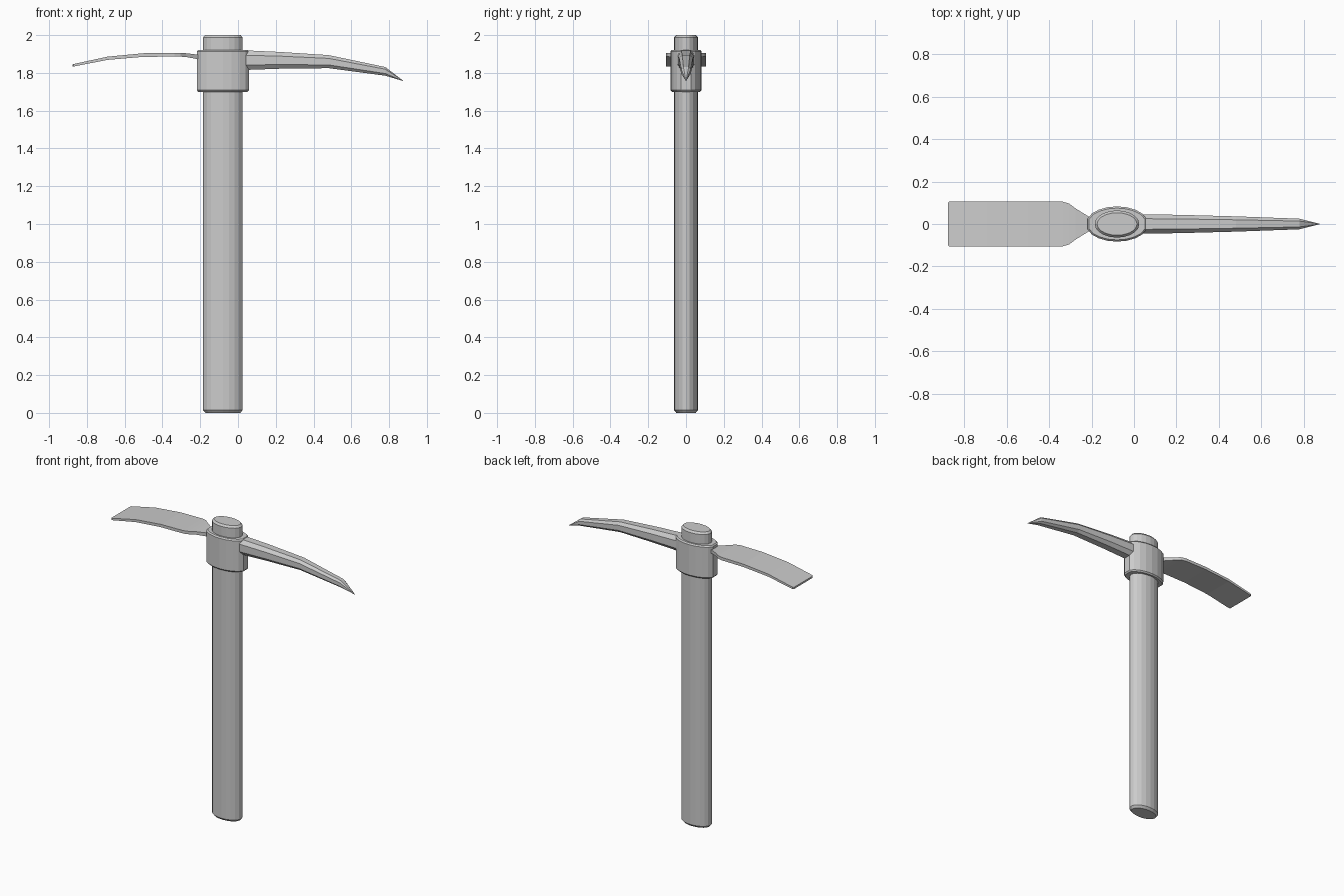
import bpy, bmesh
from math import sin, cos, pi

if "Cube" in bpy.data.objects:
    bpy.data.objects.remove(bpy.data.objects["Cube"])

CX = -0.08  # handle axis


def loft(name, rings):
    """Skin a list of equal-length vertex rings and cap both ends."""
    bm = bmesh.new()
    vr = [[bm.verts.new(p) for p in r] for r in rings]
    n = len(vr[0])
    for a, b in zip(vr, vr[1:]):
        for i in range(n):
            j = (i + 1) % n
            bm.faces.new((a[i], a[j], b[j], b[i]))
    bm.faces.new(vr[0])
    bm.faces.new(vr[-1])
    bmesh.ops.remove_doubles(bm, verts=bm.verts, dist=1e-5)
    bmesh.ops.recalc_face_normals(bm, faces=bm.faces)
    me = bpy.data.meshes.new(name)
    bm.to_mesh(me)
    bm.free()
    ob = bpy.data.objects.new(name, me)
    bpy.context.collection.objects.link(ob)
    return ob


def oval(rx, ry, z, clip=1.0, n=20):
    pts = []
    for i in range(n):
        a = 2 * pi * i / n
        x = max(-clip, min(clip, rx * cos(a)))
        pts.append((CX + x, ry * sin(a), z))
    return pts


# Oval wooden handle with chamfered ends
loft("handle", [oval(0.092, 0.051, 0), oval(0.105, 0.064, 0.015),
                oval(0.105, 0.064, 1.987), oval(0.094, 0.053, 2.0)])

# Collar (eye of the head), slightly flattened at both ends
loft("collar", [oval(0.140, 0.075, 1.70, 0.131), oval(0.148, 0.083, 1.709, 0.138),
                oval(0.148, 0.083, 1.914, 0.138), oval(0.140, 0.075, 1.922, 0.131)])


# Pick spike: chamfered rectangular section tapering to a point
def spike_ring(x, lo, hi, w):
    c, d = w * 0.45, (hi - lo) * 0.25
    return [(x, -w, lo + d), (x, -w + c, lo), (x, w - c, lo), (x, w, lo + d),
            (x, w, hi - d), (x, w - c, hi), (x, -w + c, hi), (x, -w, hi - d)]


loft("pick_spike", [spike_ring(*s) for s in (
    (0.02, 1.815, 1.92, 0.046), (0.22, 1.822, 1.911, 0.043),
    (0.48, 1.825, 1.894, 0.036), (0.78, 1.785, 1.831, 0.025),
    (0.874, 1.757, 1.759, 0.001))])


# Adze blade: thin curved plate flaring out from a narrow neck
def blade_ring(x, lo, hi, w):
    return [(x, -w, lo), (x, w, lo), (x, w, hi), (x, -w, hi)]


loft("adze_blade", [blade_ring(*s) for s in (
    (-0.18, 1.868, 1.896, 0.025), (-0.215, 1.873, 1.897, 0.036),
    (-0.275, 1.884, 1.904, 0.073), (-0.305, 1.886, 1.906, 0.096),
    (-0.335, 1.886, 1.906, 0.105), (-0.50, 1.885, 1.904, 0.106),
    (-0.69, 1.869, 1.886, 0.106), (-0.87, 1.834, 1.847, 0.106),
    (-0.877, 1.833, 1.845, 0.100))])
